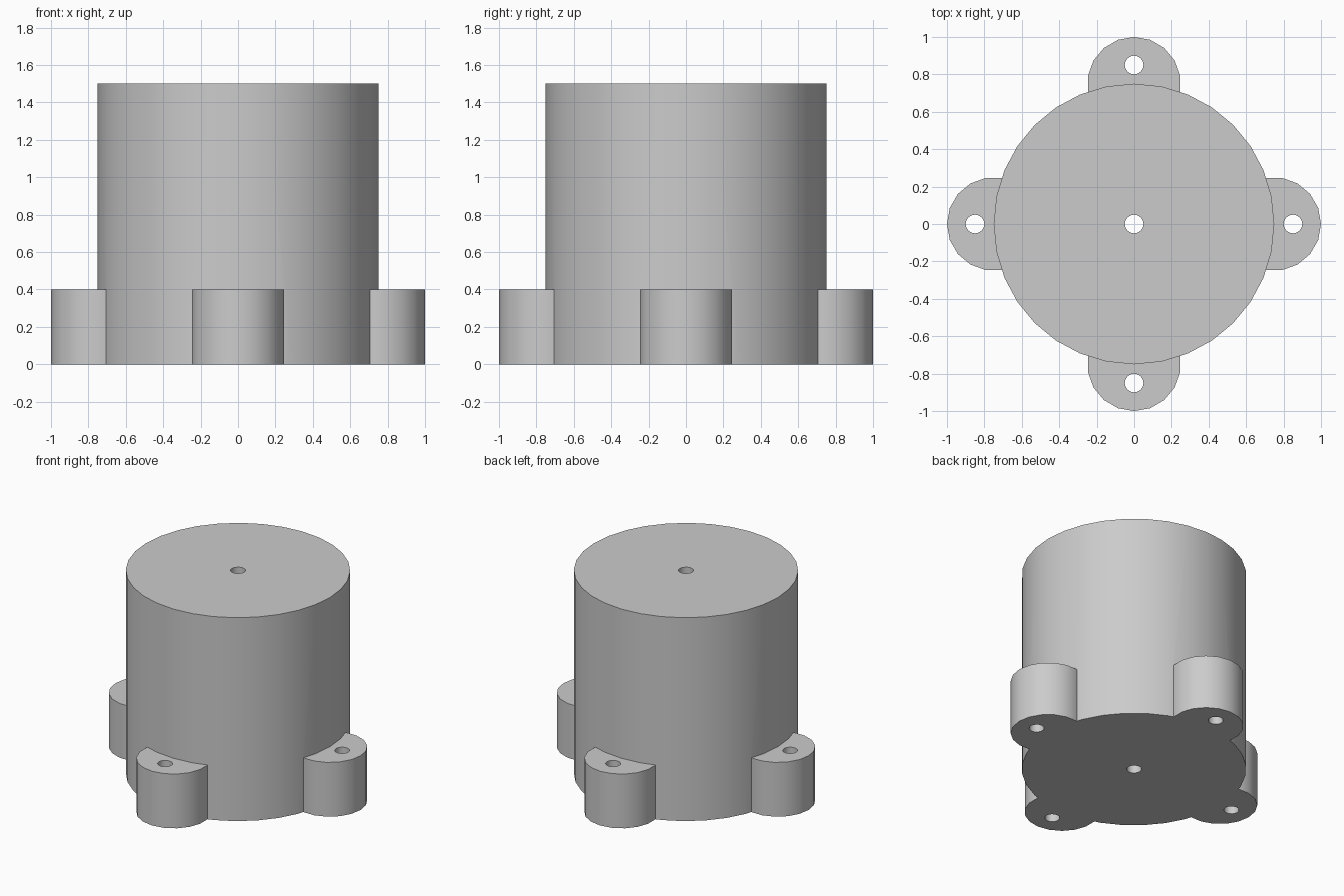
import bpy
from math import sin, cos, pi, radians

cube = bpy.data.objects.get("Cube")
if cube:
    bpy.data.objects.remove(cube, do_unlink=True)

BODY_RADIUS, BODY_HEIGHT = 0.75, 1.5
LUG_RADIUS, LUG_HEIGHT = 0.25, 0.4
HOLE_RADIUS, HOLE_OFFSET = 0.05, 0.85

grey = bpy.data.materials.new("light grey")
grey.use_nodes = True
colour = (0.6, 0.6, 0.6, 1)
grey.diffuse_color = colour
grey.node_tree.nodes["Principled BSDF"].inputs["Base Color"].default_value = colour


def cylinder(name, radius, bottom, top, sides, distance=0, angle=0):
    """Upright cylinder placed at a distance from the axis, turned outward."""
    bpy.ops.mesh.primitive_cylinder_add(
        vertices=sides, radius=radius, depth=top - bottom,
        location=(distance * cos(angle), distance * sin(angle), (bottom + top) / 2),
        rotation=(0, 0, angle - pi / 2))
    obj = bpy.context.object
    obj.name = name
    obj.data.materials.append(grey)
    return obj


def combine(target, tool, operation):
    """Apply a boolean and remove its helper."""
    mod = target.modifiers.new(operation.lower(), 'BOOLEAN')
    mod.operation = operation
    mod.solver = 'EXACT'
    mod.object = tool
    bpy.context.view_layer.objects.active = target
    bpy.ops.object.modifier_apply(modifier=mod.name)
    bpy.data.objects.remove(tool, do_unlink=True)


# Main drum
housing = cylinder("housing", BODY_RADIUS, 0, BODY_HEIGHT, 32)

# Four mounting lugs, each with a bolt hole
for i in range(4):
    angle = i * pi / 2
    lug = cylinder("mounting_lug", LUG_RADIUS, 0, LUG_HEIGHT, 18, BODY_RADIUS, angle)
    combine(housing, lug, 'UNION')
    drill = cylinder("bolt_drill", HOLE_RADIUS, -0.1, LUG_HEIGHT + 0.1, 16, HOLE_OFFSET, angle)
    combine(housing, drill, 'DIFFERENCE')

# Centre hole through the whole drum
combine(housing, cylinder("centre_drill", HOLE_RADIUS, -0.1, BODY_HEIGHT + 0.1, 16), 'DIFFERENCE')

# Smooth walls, crisp rims
bpy.ops.object.select_all(action='DESELECT')
housing.select_set(True)
bpy.context.view_layer.objects.active = housing
bpy.ops.object.shade_smooth_by_angle(angle=radians(30))
